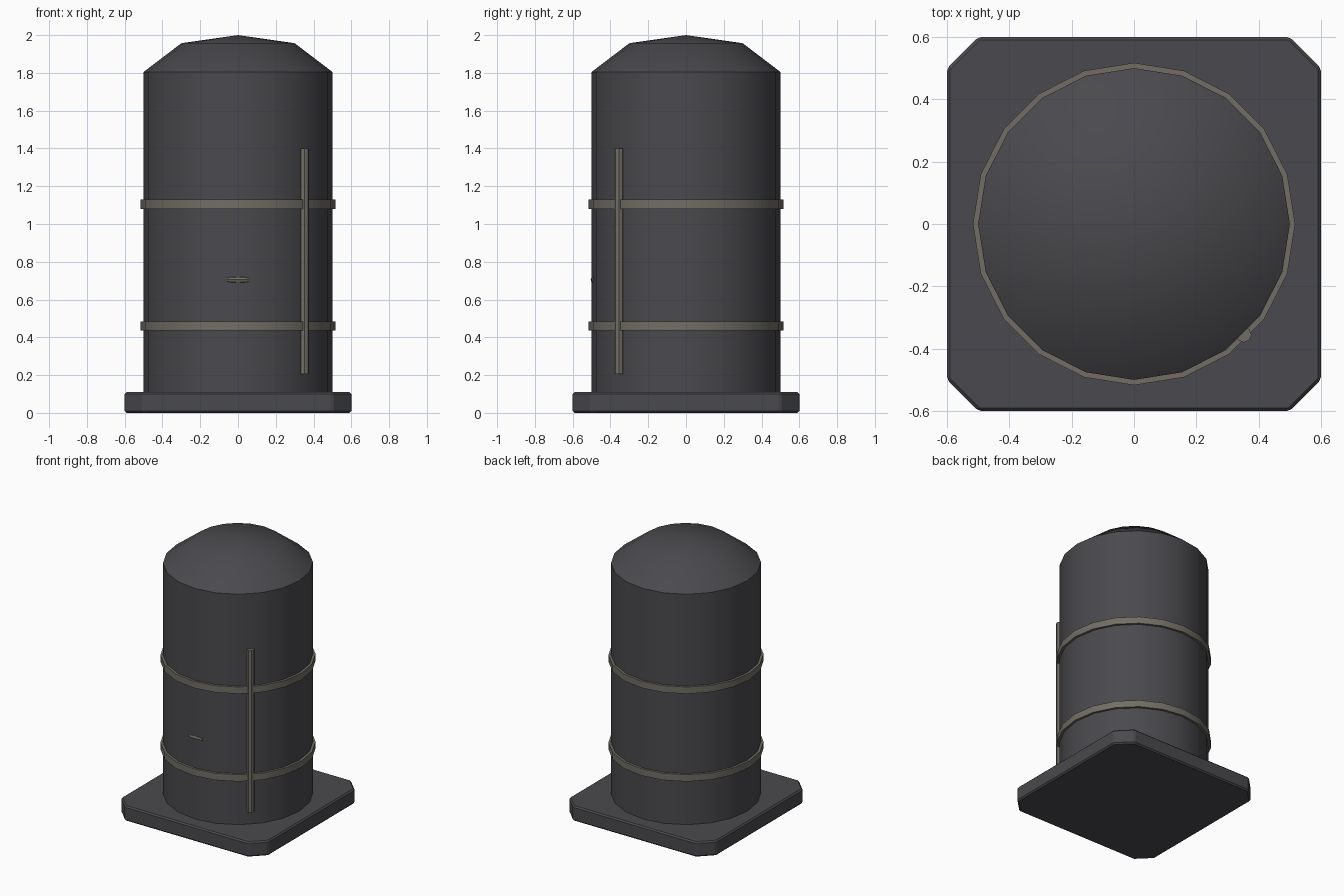
import bpy, bmesh, math
from mathutils import Matrix

if "Cube" in bpy.data.objects:
    bpy.data.objects.remove(bpy.data.objects["Cube"])


def material(name, rgb):
    m = bpy.data.materials.new(name)
    m.diffuse_color = (*rgb, 1)
    m.use_nodes = True
    m.node_tree.nodes["Principled BSDF"].inputs["Base Color"].default_value = m.diffuse_color
    return m


DARK = material("dark grey metal", (0.068, 0.066, 0.074))
TRIM = material("warm grey trim", (0.165, 0.155, 0.130))


def finish(name, bm, mat, angle=None):
    bmesh.ops.recalc_face_normals(bm, faces=bm.faces)
    me = bpy.data.meshes.new(name)
    bm.to_mesh(me)
    bm.free()
    me.materials.append(mat)
    ob = bpy.data.objects.new(name, me)
    bpy.context.collection.objects.link(ob)
    if angle:
        bpy.ops.object.select_all(action='DESELECT')
        ob.select_set(True)
        bpy.context.view_layer.objects.active = ob
        bpy.ops.object.shade_smooth_by_angle(angle=math.radians(angle))
    return ob


def lathe(name, profile, sides, mat, matrix=Matrix(), closed=False, angle=35):
    """Spin (radius, height) points around z; radius 0 makes a pole."""
    bm = bmesh.new()
    rings = []
    for r, z in profile:
        n = 1 if r == 0 else sides
        rings.append([bm.verts.new((r * math.cos(math.tau * i / sides),
                                    r * math.sin(math.tau * i / sides), z)) for i in range(n)])
    pairs = list(zip(rings, rings[1:])) + ([(rings[-1], rings[0])] if closed else [])
    for a, b in pairs:
        for i in range(sides):
            j = (i + 1) % sides
            quad = [a[i % len(a)], a[j % len(a)], b[j % len(b)], b[i % len(b)]]
            bm.faces.new(list(dict.fromkeys(quad)))
    bm.transform(matrix)
    return finish(name, bm, mat, angle)


# base plate: square with cut corners and softly bevelled edges
bm = bmesh.new()
outline = [(sx * a, sy * b) for sx, sy, pts in
           ((1, 1, ((.6, .5), (.5, .6))), (-1, 1, ((.5, .6), (.6, .5))),
            (-1, -1, ((.6, .5), (.5, .6))), (1, -1, ((.5, .6), (.6, .5)))) for a, b in pts]
face = bm.faces.new([bm.verts.new((x, y, 0)) for x, y in outline])
top = bmesh.ops.extrude_face_region(bm, geom=[face])["geom"]
bmesh.ops.translate(bm, vec=(0, 0, 0.11), verts=[v for v in top if isinstance(v, bmesh.types.BMVert)])
bmesh.ops.recalc_face_normals(bm, faces=bm.faces)
bmesh.ops.bevel(bm, geom=bm.edges[:], offset=0.01, segments=1, affect='EDGES')
finish("base_plate", bm, DARK)

# tank body and shallow domed lid
lathe("tank_body", [(0, .1), (.5, .1), (.5, 1.805)], 20, DARK)
lathe("domed_lid", [(.5, 1.805), (.3, 1.957), (0, 2)], 20, DARK)

# two hoops around the tank
for name, z in (("lower_hoop", .46), ("upper_hoop", 1.105)):
    lathe(name, [(.49, z - .025), (.517, z - .025), (.517, z + .025), (.49, z + .025)],
          20, TRIM, closed=True)

# vertical pipe on the front right
lathe("side_pipe", [(0, .205), (.025, .205), (.025, 1.4), (0, 1.4)], 8, TRIM,
      Matrix.Translation((.352, -.355, 0)), angle=None)

# small grip on the front, half sunk in the wall
lathe("front_grip", [(0, -.055), (.013, -.055), (.018, -.03), (.018, .03), (.013, .055), (0, .055)],
      8, TRIM, Matrix.Translation((0, -.487, .705)) @ Matrix.Rotation(math.pi / 2, 4, 'Y'), angle=None)
